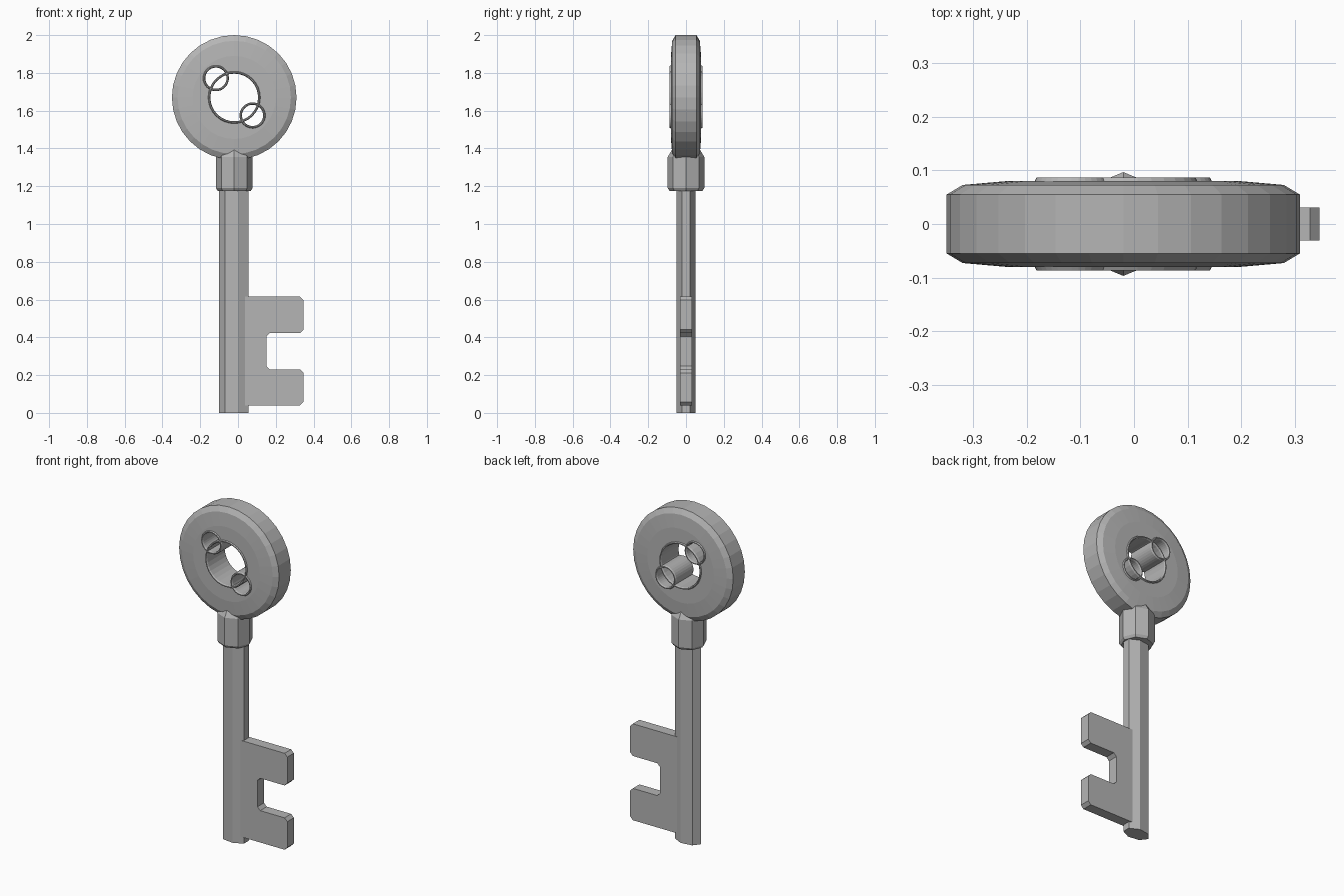
import bpy, bmesh, math
from mathutils import Vector

if "Cube" in bpy.data.objects:
    bpy.data.objects.remove(bpy.data.objects["Cube"])

CX, CZ = -0.02, 1.67           # bow centre
HOLES = [("centre", CX, CZ, 0.139), ("upper", -0.117, 1.772, 0.069), ("lower", 0.077, 1.575, 0.069)]

# Dark grey metal
metal = bpy.data.materials.new("dark_grey")
metal.diffuse_color = (0.46, 0.46, 0.46, 1)
metal.use_nodes = True
metal.node_tree.nodes["Principled BSDF"].inputs["Base Color"].default_value = metal.diffuse_color


def make(name, bm):
    bmesh.ops.recalc_face_normals(bm, faces=bm.faces)
    me = bpy.data.meshes.new(name)
    bm.to_mesh(me)
    bm.free()
    me.materials.append(metal)
    ob = bpy.data.objects.new(name, me)
    bpy.context.collection.objects.link(ob)
    return ob


def lathe(name, profile, n, centre, axis="Z", flat=1.0, closed=False):
    """Stack n-sided rings of (radius, offset) along an axis; closed joins last ring to first."""
    bm = bmesh.new()
    rings = []
    for r, h in profile:
        ring = []
        for i in range(n):
            a = 2 * math.pi * i / n + math.pi
            u, v = r * math.cos(a), r * math.sin(a) * flat
            p = (u, v, h) if axis == "Z" else (u, h, v)
            ring.append(bm.verts.new(Vector(centre) + Vector(p)))
        rings.append(ring)
    pairs = list(zip(rings, rings[1:]))
    if closed:
        pairs.append((rings[-1], rings[0]))
    for a, b in pairs:
        for i in range(n):
            j = (i + 1) % n
            bm.faces.new((a[i], a[j], b[j], b[i]))
    if not closed:
        bm.faces.new(rings[0])
        bm.faces.new(rings[-1])
    return make(name, bm)


# Round bow with stepped chamfers
half = [(0.33, 0.055), (0.30, 0.073), (0.22, 0.080)]
profile = [(r, -y) for r, y in reversed(half)] + half
bow = lathe("bow", profile, 32, (CX, 0, CZ), "Y")

# Three overlapping through-holes, each lined with a thin tube whose lips are bevelled
for label, x, z, r in HOLES:
    cutter = lathe(label + "_hole_cutter", [(r - 0.006, -0.2), (r - 0.006, 0.2)], 32, (x, 0, z), "Y")
    cutter.hide_render = True
    cutter.hide_set(True)
    mod = bow.modifiers.new(label + "_hole", "BOOLEAN")
    mod.operation, mod.solver, mod.object = "DIFFERENCE", "EXACT", cutter
    lip = [(r, 0.079), (r - 0.004, 0.087), (r - 0.009, 0.087), (r - 0.013, 0.079)]
    lathe(label + "_hole_tube", lip + [(q, -y) for q, y in reversed(lip)], 32, (x, 0, z), "Y", closed=True)

# Octagonal collar under the bow
lathe("collar", [(0.087, 1.175), (0.097, 1.19), (0.097, 1.355), (0.075, 1.392)], 8, (CX, 0, 0))

# Seven-sided flattened shaft
lathe("shaft", [(0.082, 0), (0.082, 1.25)], 7, (-0.0185, 0, 0), flat=0.63)

# Notched bit: outline extruded through y with clipped corners
outline = [(-0.02, 0.04), (0.347, 0.04), (0.347, 0.23), (0.15, 0.23),
           (0.15, 0.423), (0.347, 0.423), (0.347, 0.615), (-0.02, 0.615)]
bm = bmesh.new()
face = bm.faces.new([bm.verts.new((x, -0.031, z)) for x, z in outline])
ext = bmesh.ops.extrude_face_region(bm, geom=[face])
bmesh.ops.translate(bm, vec=(0, 0.062, 0), verts=[g for g in ext["geom"] if isinstance(g, bmesh.types.BMVert)])
corners = [e for e in bm.edges
           if abs(e.verts[0].co.y - e.verts[1].co.y) > 0.05 and e.verts[0].co.x > 0.1]
bmesh.ops.bevel(bm, geom=corners, offset=0.018, segments=1, affect="EDGES", profile=0.5)
make("bit", bm)
